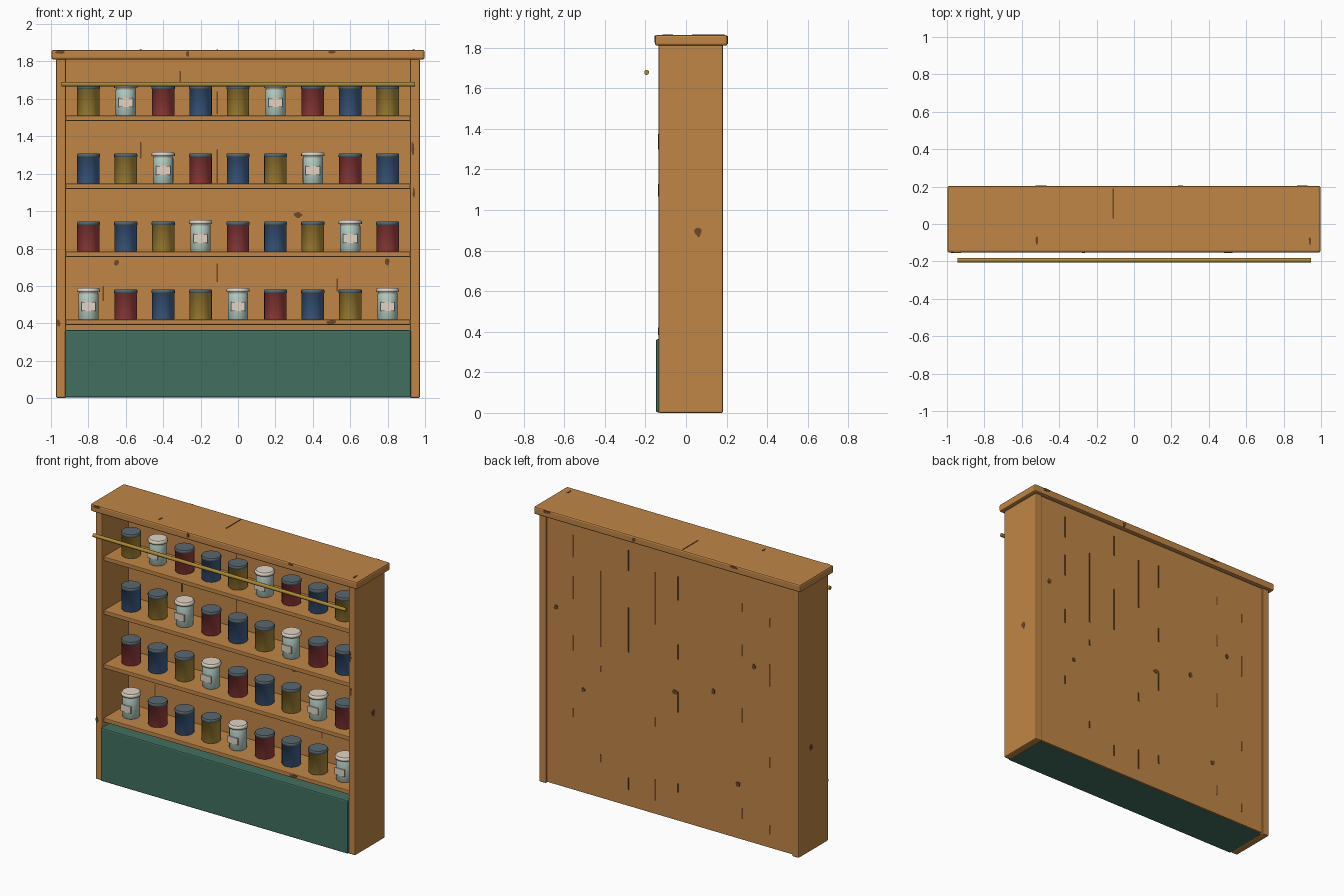
import bpy, bmesh, math, random
from mathutils import Vector, Matrix

if "Cube" in bpy.data.objects:
    bpy.data.objects.remove(bpy.data.objects["Cube"])
random.seed(4)


def material(name, r, g, b):
    m = bpy.data.materials.new(name)
    lin = [((c / 255 + 0.055) / 1.055) ** 2.4 for c in (r, g, b)]
    m.diffuse_color = (*lin, 1)
    m.use_nodes = True
    m.node_tree.nodes["Principled BSDF"].inputs["Base Color"].default_value = m.diffuse_color
    return m


WOOD = material("warm wood", 192, 134, 70)
STAIN = material("dark wood wear", 112, 72, 38)
GREEN = material("green paint", 66, 112, 96)
RED = material("red tin", 164, 68, 66)
BLUE = material("blue tin", 68, 102, 146)
YELLOW = material("mustard tin", 182, 146, 60)
GLASS = material("pale glass", 182, 208, 198)
CREAM = material("cream", 226, 212, 196)
SLATE = material("slate lid", 88, 104, 110)
BRASS = material("brass", 172, 136, 52)


def finish(name, bm, mats):
    me = bpy.data.meshes.new(name)
    bmesh.ops.recalc_face_normals(bm, faces=bm.faces[:])
    bm.to_mesh(me)
    bm.free()
    for m in mats:
        me.materials.append(m)
    ob = bpy.data.objects.new(name, me)
    bpy.context.collection.objects.link(ob)
    return ob


def box(name, x0, x1, y0, y1, z0, z1, mat, bevel=0.0):
    bm = bmesh.new()
    bmesh.ops.create_cube(bm, size=1)
    for v in bm.verts:
        v.co = Vector(((x0 + x1) / 2 + v.co.x * (x1 - x0),
                       (y0 + y1) / 2 + v.co.y * (y1 - y0),
                       (z0 + z1) / 2 + v.co.z * (z1 - z0)))
    ob = finish(name, bm, [mat])
    if bevel:
        mod = ob.modifiers.new("soft edge", 'BEVEL')
        mod.width, mod.segments = bevel, 2
    return ob


def lathe(name, profile, split_z, mats, loc, sides=24):
    """Revolve (radius, z) points; faces above split_z take the second material."""
    bm = bmesh.new()
    rings = [[bm.verts.new((r * math.cos(2 * math.pi * i / sides),
                            r * math.sin(2 * math.pi * i / sides), z))
              for i in range(sides)] for r, z in profile]
    for a, b in zip(rings, rings[1:]):
        for i in range(sides):
            j = (i + 1) % sides
            bm.faces.new((a[i], a[j], b[j], b[i]))
    bm.faces.new(rings[0])
    bm.faces.new(rings[-1])
    for f in bm.faces:
        f.material_index = int(f.calc_center_median().z > split_z)
        f.smooth = len(f.verts) == 4
    for e in bm.edges:
        if len(e.link_faces) == 2 and e.calc_face_angle(0) > 0.6:
            e.smooth = False
    ob = finish(name, bm, mats)
    ob.location = loc
    return ob


def wear_spot(name, centre, normal, w, h):
    """Thin ragged chip lying on a surface."""
    bm = bmesh.new()
    vs = []
    for i in range(9):
        a, k = 2 * math.pi * i / 9, random.uniform(0.7, 1.15)
        vs.append(bm.verts.new((w * k * math.cos(a), h * k * math.sin(a), -0.002)))
    f = bm.faces.new(vs)
    ext = bmesh.ops.extrude_face_region(bm, geom=[f])["geom"]
    bmesh.ops.translate(bm, vec=(0, 0, 0.004), verts=[g for g in ext if isinstance(g, bmesh.types.BMVert)])
    n = Vector(normal)
    up = Vector((0, 0, 1)) if abs(n.z) < 0.5 else Vector((0, 1, 0))
    rot = Matrix((up.cross(n), up, n)).transposed().to_4x4()
    bmesh.ops.transform(bm, matrix=Matrix.Translation(centre) @ rot, verts=bm.verts[:])
    return finish(name, bm, [STAIN])


# Carcass
for s, tag in ((-1, "left"), (1, "right")):
    a, b = sorted((s * 0.92, s * 0.972))
    box(tag + "_side_panel", a, b, -0.136, 0.183, 0, 1.815, WOOD, 0.008)
box("back_panel", -0.93, 0.93, 0.142, 0.174, 0.01, 1.815, WOOD)
box("top_cap", -0.997, 0.997, -0.153, 0.204, 1.81, 1.862, WOOD, 0.01)
box("green_base", -0.925, 0.925, -0.148, 0.16, 0.003, 0.363, GREEN, 0.008)

# Front rail
rail = lathe("front_rail", [(0.012, -0.945), (0.012, 0.945)], 9, [BRASS], (0, -0.194, 1.678), 12)
rail.rotation_euler = (0, math.pi / 2, 0)

# Shelves with tins and jars
tin_profile = [(0.057, 0), (0.06, 0.004), (0.06, 0.142), (0.062, 0.143), (0.062, 0.156), (0.058, 0.161)]
jar_profile = [(0.05, 0), (0.054, 0.005), (0.054, 0.135), (0.05, 0.146), (0.062, 0.147),
               (0.062, 0.161), (0.054, 0.169)]
kinds = [("jar", GLASS), ("red_tin", RED), ("blue_tin", BLUE), ("mustard_tin", YELLOW)]
for row in range(4):
    z = 0.42 + 0.3635 * row
    box(f"shelf_{row}", -0.922, 0.922, -0.12, 0.145, z - 0.028, z, WOOD, 0.004)
    for i in range(9):
        kind, mat = kinds[(i + row) % 4]
        x = -0.8 + 0.2 * i
        if kind == "jar":
            lathe(f"jar_{row}_{i}", jar_profile, 0.1465, [mat, CREAM], (x, 0, z))
            box(f"jar_label_{row}_{i}", x - 0.038, x + 0.038, -0.059, -0.051, z + 0.047, z + 0.093, CREAM)
        else:
            lathe(f"{kind}_{row}_{i}", tin_profile, 0.1425, [mat, SLATE], (x, 0, z))

# Cracks along the back boards: x, then z ranges
cracks = {0.72: (1.58, 1.73, 1.3, 1.45, 0.95, 1.05, 0.5, 0.56),
          0.515: (1.03, 1.54, 0.86, 0.9, 0.25, 0.3),
          0.31: (1.6, 1.74, 1.05, 1.35, 0.12, 0.2),
          0.106: (1.29, 1.64, 0.6, 0.66, 0.1, 0.24),
          -0.06: (1.5, 1.66, 1.1, 1.2, 0.74, 0.88, 0.2, 0.26),
          -0.545: (1.55, 1.61, 1.25, 1.33, 0.8, 0.9, 0.15, 0.22),
          -0.75: (1.5, 1.56, 1.1, 1.25, 0.55, 0.62, 0.1, 0.16)}
for x, zs in cracks.items():
    for k in range(0, len(zs), 2):
        box("back_crack", x - 0.005, x + 0.005, 0.172, 0.1765, zs[k], zs[k + 1], STAIN)

# Cracks seen on the inside of the back and on the top
for x, z0, z1 in ((-0.11, 1.52, 1.64), (-0.11, 1.15, 1.33), (-0.11, 0.62, 0.72),
                  (-0.31, 1.69, 1.75), (-0.52, 1.28, 1.37), (0.53, 0.57, 0.64), (-0.72, 0.52, 0.6)):
    box("inner_crack", x - 0.004, x + 0.004, 0.1395, 0.144, z0, z1, STAIN)
box("top_crack", -0.114, -0.106, 0.03, 0.19, 1.86, 1.864, STAIN)

# Worn chips: x, y, z, normal axis code, half width, half height
B, F, R, L, T = (0, 1, 0), (0, -1, 0), (1, 0, 0), (-1, 0, 0), (0, 0, 1)
for x, y, z, n, w, h in (
        (-0.04, 0.175, 0.875, B, 0.028, 0.016), (-0.325, 0.175, 0.956, B, 0.016, 0.02),
        (0.645, 0.175, 0.705, B, 0.014, 0.016), (0.85, 0.175, 1.21, B, 0.016, 0.018),
        (-0.63, 0.175, 1.2, B, 0.014, 0.018), (-0.51, 0.175, 0.375, B, 0.018, 0.02),
        (0.32, 0.141, 0.98, F, 0.024, 0.018), (-0.65, 0.141, 0.725, F, 0.014, 0.02),
        (0.8, 0.141, 0.73, F, 0.014, 0.02), (0.5, -0.12, 0.405, F, 0.028, 0.012),
        (-0.96, -0.136, 0.4, F, 0.011, 0.022), (0.935, -0.136, 1.33, F, 0.009, 0.045),
        (0.94, -0.136, 1.1, F, 0.006, 0.035), (-0.27, -0.153, 1.84, F, 0.01, 0.018),
        (0.5, -0.153, 1.85, F, 0.025, 0.008), (-0.95, -0.153, 1.85, F, 0.028, 0.009),
        (-0.5, 0.204, 1.85, B, 0.03, 0.009), (0.9, 0.204, 1.85, B, 0.03, 0.009),
        (0.25, 0.204, 1.835, B, 0.012, 0.018), (0.972, 0.06, 0.89, R, 0.02, 0.024),
        (-0.972, 0.05, 0.7, L, 0.016, 0.02), (-0.52, -0.09, 1.862, T, 0.008, 0.025),
        (0.94, -0.09, 1.862, T, 0.006, 0.025)):
    wear_spot("worn_chip", (x, y, z), n, w, h)
